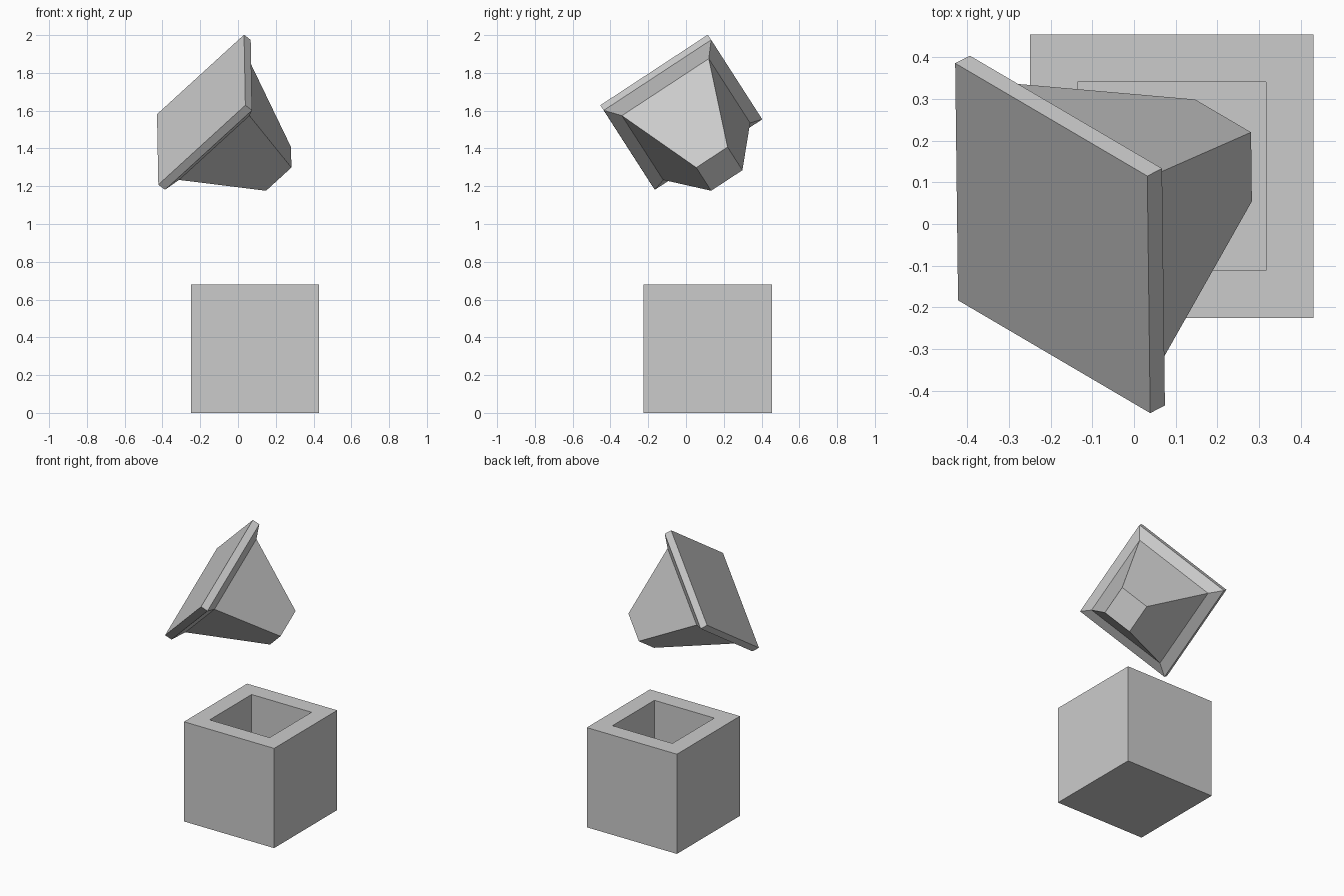
import bpy
import bmesh
from mathutils import Matrix, Vector

cube = bpy.data.objects.get("Cube")
if cube:
    bpy.data.objects.remove(cube, do_unlink=True)

grey = bpy.data.materials.new("plain_grey")
grey.use_nodes = True
grey.diffuse_color = (0.6, 0.6, 0.6, 1)
grey.node_tree.nodes["Principled BSDF"].inputs["Base Color"].default_value = (0.6, 0.6, 0.6, 1)


def square_loft(name, rings, matrix):
    """Join square rings, given as (side, height), and cap both ends."""
    bm = bmesh.new()
    loops = []
    for side, height in rings:
        h = side / 2
        loops.append([bm.verts.new((x * h, y * h, height))
                      for x, y in ((-1, -1), (1, -1), (1, 1), (-1, 1))])
    for low, high in zip(loops, loops[1:]):
        for i in range(4):
            j = (i + 1) % 4
            bm.faces.new((low[i], low[j], high[j], high[i]))
    bm.faces.new(loops[0][::-1])
    bm.faces.new(loops[-1])
    bmesh.ops.recalc_face_normals(bm, faces=bm.faces[:])
    mesh = bpy.data.meshes.new(name)
    bm.to_mesh(mesh)
    bm.free()
    mesh.materials.append(grey)
    obj = bpy.data.objects.new(name, mesh)
    obj.matrix_world = matrix
    bpy.context.collection.objects.link(obj)
    return obj


# Hollow box: outer walls, flat rim, then down into the square well
SIDE = 0.68
WELL = 0.452
square_loft("hollow_box",
            [(SIDE, 0), (SIDE, SIDE), (WELL, SIDE), (WELL, 0.115)],
            Matrix.Translation((0.09, 0.115, 0)))

# Tilted lid: flat plate, sloped shoulder, then the tapering plug
across = Vector((0.46, -0.27, 0.42)).normalized()
normal = across.cross(Vector((0.01, -0.57, -0.37))).normalized()
along = normal.cross(across)
pose = Matrix((across, along, normal)).transposed().to_4x4()
pose.translation = (-0.195, -0.034, 1.605)
square_loft("tilted_lid",
            [(SIDE, 0), (SIDE, 0.048), (0.55, 0.09), (0.198, 0.557)],
            pose)
